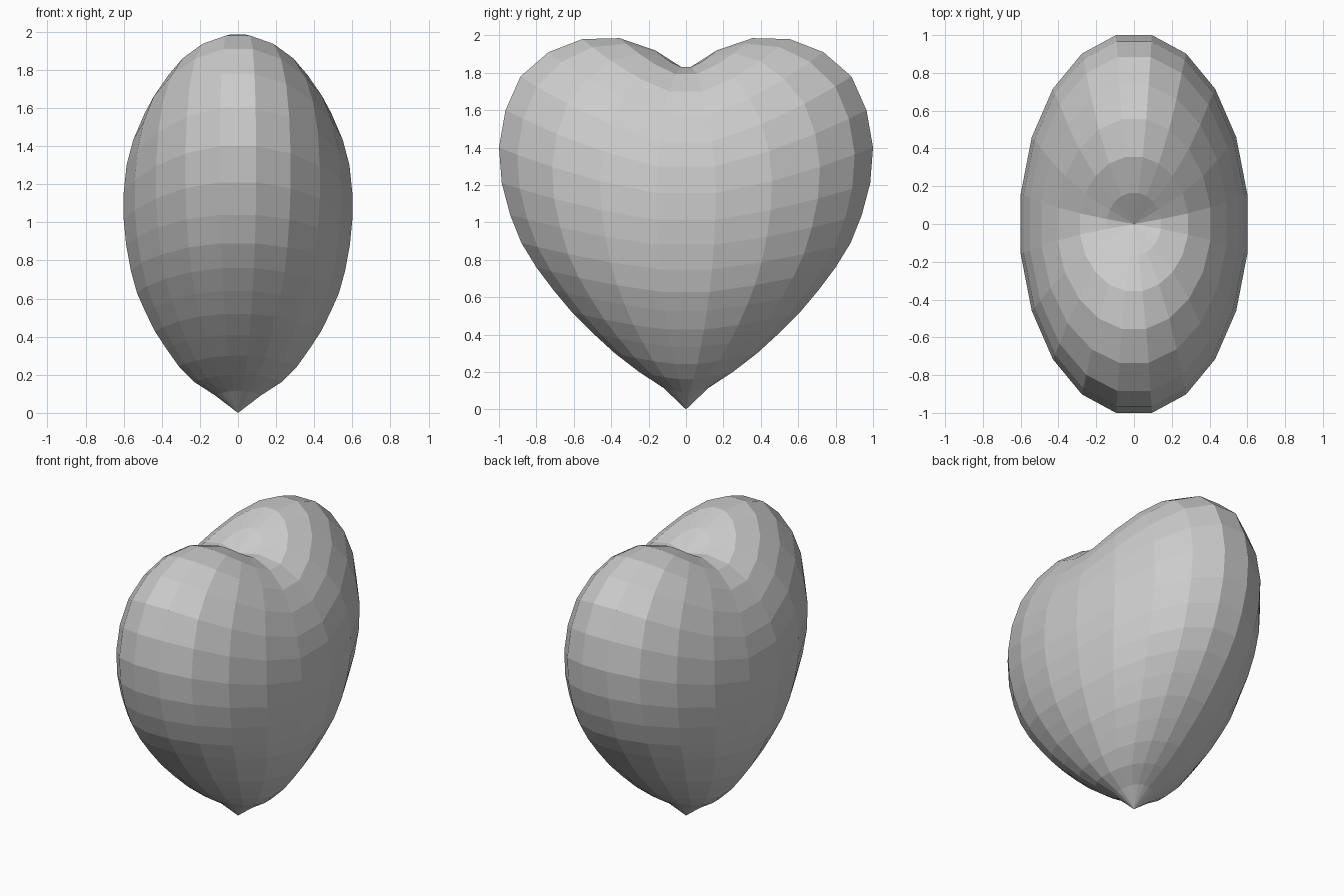
import bpy, bmesh, math

if "Cube" in bpy.data.objects:
    bpy.data.objects.remove(bpy.data.objects["Cube"])

SIDES = 20
# rings from cleft to tip: half depth x, half width y, height at the waist, height at the lobes
RINGS = [
    (.143, .165, 1.825, 1.92), (.286, .355, 1.78, 1.985), (.405, .555, 1.68, 1.98),
    (.49, .735, 1.55, 1.91), (.55, .885, 1.41, 1.78), (.585, .965, 1.28, 1.60),
    (.60, 1.0, 1.14, 1.40), (.60, .985, 1.0, 1.21), (.587, .94, .87, 1.04),
    (.563, .88, .74, .89), (.53, .80, .62, .76), (.485, .71, .52, .64),
    (.435, .61, .42, .52), (.375, .50, .33, .41), (.31, .38, .24, .30),
    (.23, .25, .16, .20), (.12, .12, .09, .115),
]

bm = bmesh.new()
fit = 1 / math.cos(math.pi / SIDES)   # flats of the ring reach the full width


def ring(rx, ry, z_waist, z_lobe):
    verts = []
    for i in range(SIDES):
        a = 2 * math.pi * (i + 0.5) / SIDES
        s = math.sin(a) * fit
        z = z_waist + (z_lobe - z_waist) * abs(s) ** 1.5
        verts.append(bm.verts.new((rx * math.cos(a) * fit, ry * s, z)))
    return verts


# heart body: stacked rings closed by a fan in the cleft and one at the tip
loops = [ring(*r) for r in RINGS]
cleft = bm.verts.new((0, 0, 1.815))
tip = bm.verts.new((0, 0, 0))
for i in range(SIDES):
    j = (i + 1) % SIDES
    bm.faces.new((cleft, loops[0][i], loops[0][j]))
    bm.faces.new((tip, loops[-1][j], loops[-1][i]))
    for up, low in zip(loops, loops[1:]):
        bm.faces.new((up[i], low[i], low[j], up[j]))
bmesh.ops.recalc_face_normals(bm, faces=bm.faces)

mesh = bpy.data.meshes.new("heart")
bm.to_mesh(mesh)
bm.free()
heart = bpy.data.objects.new("heart", mesh)
bpy.context.collection.objects.link(heart)
